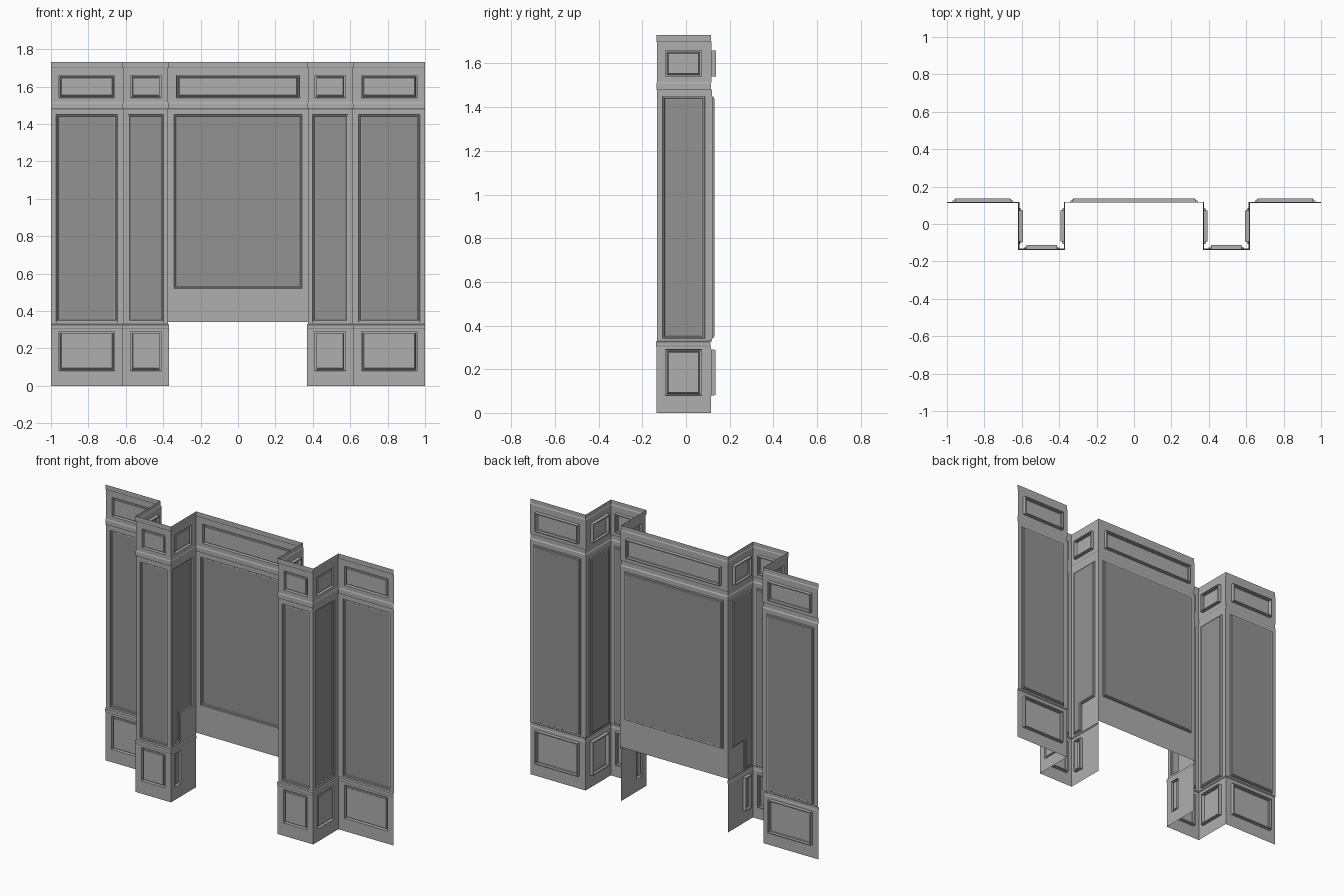
import bpy, bmesh
from mathutils import Vector

if "Cube" in bpy.data.objects:
    bpy.data.objects.remove(bpy.data.objects["Cube"])

# Plan of the wall, left to right: side, return, pilaster, return, chimney breast, mirrored
half = [(-1, .114), (-.617, .114), (-.617, -.136), (-.37, -.136), (-.37, .114)]
path = [Vector(p) for p in half + [(-x, y) for x, y in reversed(half)]]
CENTRE, INNER_L, INNER_R = 4, 3, 5

# Vertical section: height and setback (rails and cornice stand proud)
section = [(0, 0), (.08, 0), (.29, 0), (.303, 0), (.308, -.002), (.325, -.002), (.33, .004),
           (.34, .004), (.52, .004), (1.45, .004), (1.478, .004), (1.484, 0), (1.508, 0),
           (1.516, .003), (1.54, .003), (1.66, .003), (1.698, .003), (1.703, 0), (1.73, 0)]

# Moulding profiles: inset, depth
SMALL = [(.001, -.020), (.006, 0), (.002, .013), (.003, 0), (.002, .004)]
TALL = [(.002, -.007), (.006, 0), (.003, -.005), (.003, 0)]
M_TALL, M_SMALL, STEP = .028, .042, .10


def back(s):
    d = (path[s + 1] - path[s]).normalized()
    return Vector((-d.y, d.x))


bm = bmesh.new()
cells = []          # (segment, distance along, length, height, face)
verts = {}


def vert(s, u, length, z, setback):
    a, b = path[s], path[s + 1]
    off = back(s)
    if u == 0 and s > 0:
        off = off + back(s - 1)
    if u == length and s < len(path) - 2:
        off = off + back(s + 1)
    p = a + (b - a) * (u / length) + off * setback
    key = (round(p.x, 5), round(p.y, 5), z)
    if key not in verts:
        verts[key] = bm.verts.new((p.x, p.y, z))
    return verts[key]


# Folded sheet, leaving the opening under the chimney breast
for s in range(len(path) - 1):
    length = (path[s + 1] - path[s]).length
    us = [0, M_TALL, M_SMALL, length - M_SMALL, length - M_TALL, length]
    if s == INNER_L:
        us.append(STEP)
    if s == INNER_R:
        us.append(length - STEP)
    us.sort()
    for u0, u1 in zip(us, us[1:]):
        for (z0, o0), (z1, o1) in zip(section, section[1:]):
            if s == CENTRE and z0 < .335:
                continue
            f = bm.faces.new([vert(s, u0, length, z0, o0), vert(s, u1, length, z0, o0),
                              vert(s, u1, length, z1, o1), vert(s, u0, length, z1, o1)])
            cells.append((s, (u0 + u1) / 2, length, (z0 + z1) / 2, f))
bm.normal_update()


def panel(s, margin, z0, z1, profile, material=0):
    faces = []
    for seg, u, length, z, f in cells:
        if seg != s or not (margin < u < length - margin and z0 < z < z1):
            continue
        # Inner returns: panel is notched at the back, beside the opening
        front_dist = {INNER_L: u, INNER_R: length - u}.get(s, 0)
        if front_dist > STEP and z < .52:
            continue
        faces.append(f)
    for inset, depth in profile:
        bmesh.ops.inset_region(bm, faces=faces, thickness=inset, depth=depth,
                               use_even_offset=True, use_boundary=True)
        bm.normal_update()
    for f in faces:
        f.material_index = material


# Recessed panels on every segment, the tall ones with a darker field
for s in range(len(path) - 1):
    panel(s, M_SMALL, 1.54, 1.66, SMALL)
    panel(s, M_TALL, .52 if s == CENTRE else .34, 1.45, TALL, 1)
    if s != CENTRE:
        panel(s, M_SMALL, .08, .29, SMALL)

mesh = bpy.data.meshes.new("wall_panelling")
bm.to_mesh(mesh)
bm.free()
for name, grey in (("frame_grey", .43), ("field_dark_grey", .29)):
    mat = bpy.data.materials.new(name)
    mat.diffuse_color = (grey, grey, grey, 1)
    mat.use_nodes = True
    mat.node_tree.nodes["Principled BSDF"].inputs["Base Color"].default_value = mat.diffuse_color
    mesh.materials.append(mat)
obj = bpy.data.objects.new("wall_panelling", mesh)
bpy.context.collection.objects.link(obj)
